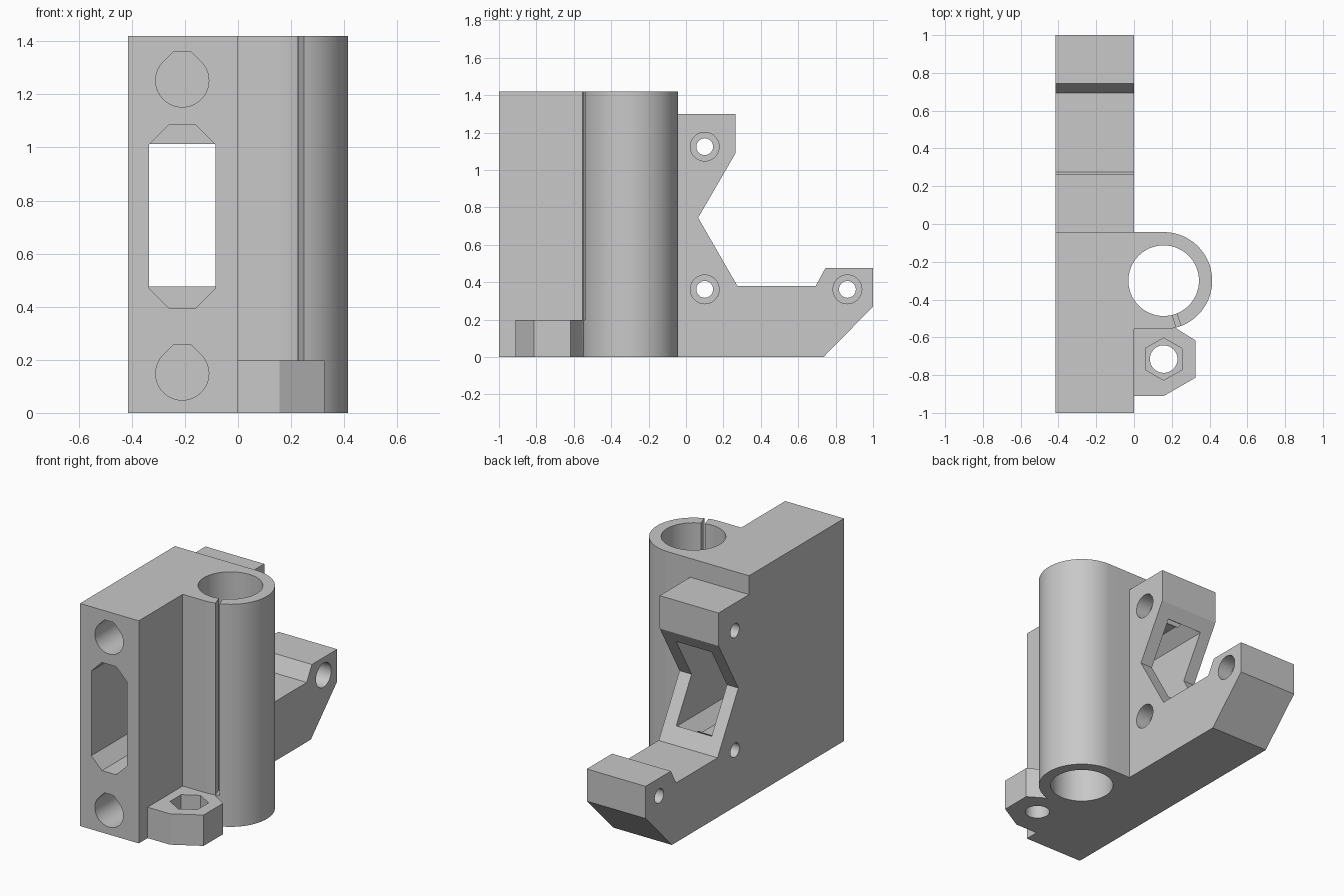
import bpy, bmesh, math

old = bpy.data.objects.get("Cube")
if old:
    bpy.data.objects.remove(old, do_unlink=True)

grey = bpy.data.materials.new("plain_grey")
grey.use_nodes = True
grey.diffuse_color = (0.58, 0.58, 0.58, 1)
grey.node_tree.nodes["Principled BSDF"].inputs["Base Color"].default_value = (0.58, 0.58, 0.58, 1)

PLACE = {
    "X": lambda a, b, t: (t, a, b),
    "Y": lambda a, b, t: (a, t, b),
    "Z": lambda a, b, t: (a, b, t),
}


def prism(name, points, axis, low, high):
    """Extrude a flat outline along an axis from low to high."""
    bm = bmesh.new()
    place = PLACE[axis]
    bottom = [bm.verts.new(place(a, b, low)) for a, b in points]
    top = [bm.verts.new(place(a, b, high)) for a, b in points]
    bm.faces.new(bottom)
    bm.faces.new(top)
    n = len(points)
    for i in range(n):
        j = (i + 1) % n
        bm.faces.new((bottom[i], bottom[j], top[j], top[i]))
    bmesh.ops.recalc_face_normals(bm, faces=bm.faces)
    mesh = bpy.data.meshes.new(name)
    bm.to_mesh(mesh)
    bm.free()
    mesh.materials.append(grey)
    obj = bpy.data.objects.new(name, mesh)
    bpy.context.collection.objects.link(obj)
    return obj


def arc(cx, cy, r, start=0, sweep=360, steps=64):
    count = steps if sweep == 360 else steps + 1
    angles = [math.radians(start + sweep * i / steps) for i in range(count)]
    return [(cx + r * math.cos(a), cy + r * math.sin(a)) for a in angles]


def apply_modifier(obj, mod):
    bpy.context.view_layer.objects.active = obj
    bpy.ops.object.modifier_apply(modifier=mod.name)


def combine(obj, other, operation):
    mod = obj.modifiers.new(operation.lower(), "BOOLEAN")
    mod.operation = operation
    mod.solver = "EXACT"
    mod.object = other
    apply_modifier(obj, mod)
    bpy.data.objects.remove(other, do_unlink=True)


HEIGHT = 1.42
BACK = -0.043          # back of the tall block
SIDE = -0.415          # outer face of the plate
BX, BY, BR = 0.157, -0.3, 0.257   # bearing axis and outer radius
NX, NY = 0.157, -0.715            # nut axis
NUT_TOP = 0.197

# Tall block with notched mounting arms, as one side profile
body = prism("carriage_bracket", [
    (-1, 0), (0.735, 0), (1, 0.27), (1, 0.475), (0.745, 0.475),
    (0.693, 0.38), (0.275, 0.38), (0.065, 0.745), (0.265, 1.09),
    (0.265, 1.3), (BACK, 1.3), (BACK, HEIGHT), (-1, HEIGHT)], "X", SIDE, 0)

# Round bearing holder, blended flat into the block
holder = [(-0.1, BY - BR)] + arc(BX, BY, BR, -90, 180, 40) + [(-0.1, BY + BR)]
combine(body, prism("bearing_holder", holder, "Z", 0, HEIGHT), "UNION")

# Hexagonal nut flange joined to the block
hexagon = arc(NX, NY, 0.196, -90, 360, 6)
flange = [(-0.1, NY - 0.196)] + hexagon[:3] + [
    (NX + 0.07, BY - BR + 0.002), (NX + 0.05, BY - BR + 0.02), (-0.1, BY - BR + 0.02)]
combine(body, prism("nut_flange", flange, "Z", 0, NUT_TOP), "UNION")

# Bearing bore and its clamping slit
cuts = [prism("bearing_bore", arc(BX, BY, 0.187), "Z", -0.1, HEIGHT + 0.1)]
a = math.radians(-72)
dx, dy, w = math.cos(a), math.sin(a), 0.0125
slit = [(BX + r * dx - s * w * dy, BY + r * dy + s * w * dx)
        for r, s in ((0.15, -1), (0.3, -1), (0.3, 1), (0.15, 1))]
cuts.append(prism("clamp_slit", slit, "Z", NUT_TOP, HEIGHT + 0.1))

# Nut pocket and screw hole
cuts.append(prism("nut_pocket", arc(NX, NY, 0.112, 30, 360, 6), "Z", 0.1, 0.3))
cuts.append(prism("nut_screw_hole", arc(NX, NY, 0.073, steps=40), "Z", -0.1, 0.15))

# Blind rod sockets with a flattened teardrop roof
RX = -0.21
for z in (0.148, 1.252):
    outline = [(RX + 0.031, z + 0.11)] + [(RX - 0.031, z + 0.11)] + arc(RX, z, 0.1, 135, 270, 48)
    cuts.append(prism("rod_socket", outline, "Y", -1.1, -0.094))

# Chamfered belt slot opening into the rear notch
half = [(0.125, 0.27), (0.05, 0.345)]
slot = [(RX + sx * u, 0.74 + sz * v)
        for sx, sz, pts in ((1, 1, half), (-1, 1, half[::-1]),
                            (-1, -1, half), (1, -1, half[::-1]))
        for u, v in pts]
cuts.append(prism("belt_slot", slot, "Y", -1.1, 0.22))

# Counterbored mounting holes
for y, z in ((0.1, 0.362), (0.1, 1.125), (0.863, 0.362)):
    cuts.append(prism("mount_hole", arc(y, z, 0.045, steps=32), "X", -0.6, 0.1))
    cuts.append(prism("mount_counterbore", arc(y, z, 0.077, steps=40), "X", -0.1, 0.1))

for cutter in cuts:
    combine(body, cutter, "DIFFERENCE")

# Smooth the round walls and keep flat faces flat
bpy.ops.object.select_all(action="DESELECT")
body.select_set(True)
bpy.context.view_layer.objects.active = body
bpy.ops.object.shade_smooth_by_angle(angle=math.radians(25))
weighted = body.modifiers.new("flat_normals", "WEIGHTED_NORMAL")
weighted.keep_sharp = True
